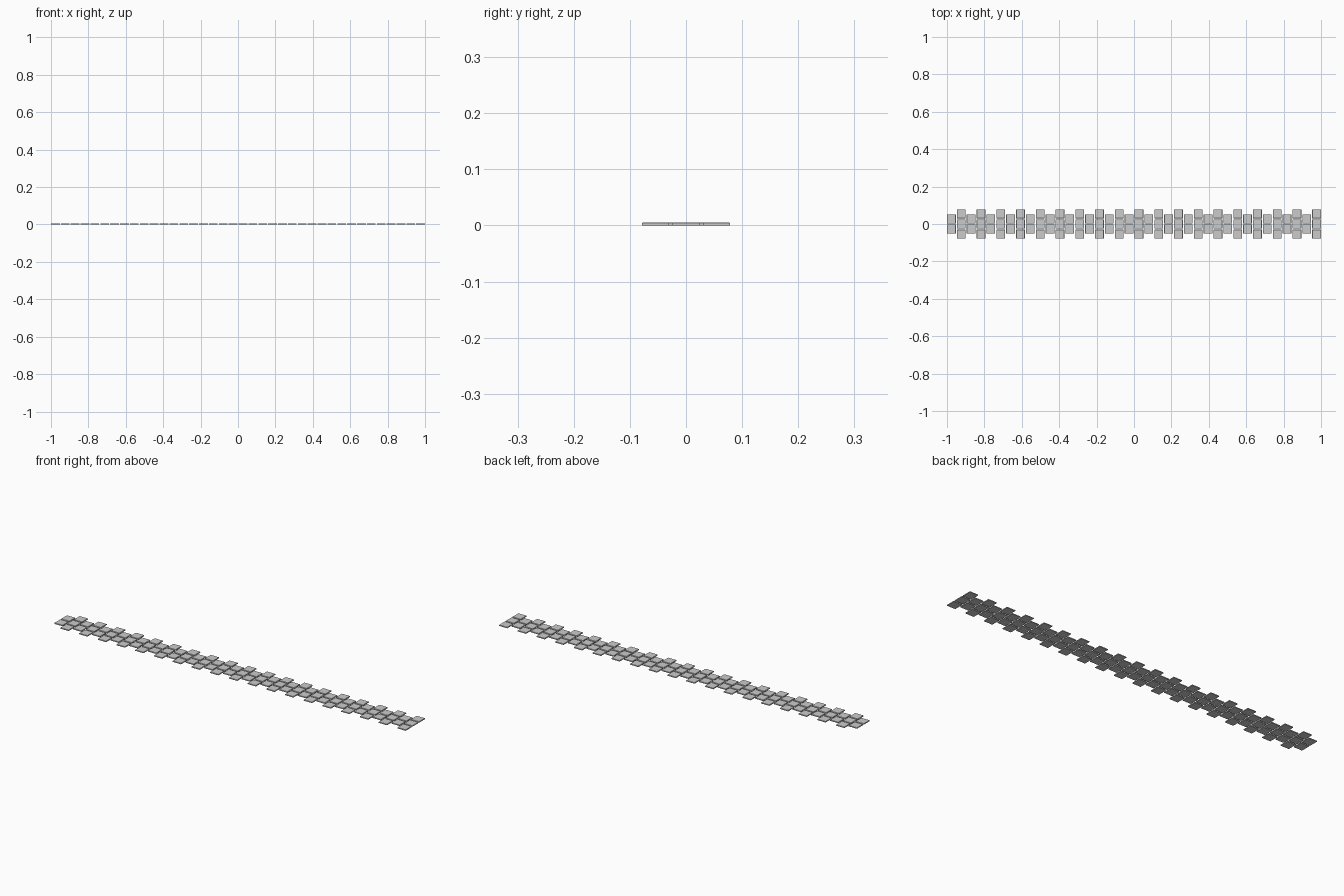
import bpy, bmesh
from mathutils import Matrix

if "Cube" in bpy.data.objects:
    bpy.data.objects.remove(bpy.data.objects["Cube"])

COLS = 38
W, H, T = 0.047, 0.048, 0.005      # tile size
DX = (2 - W) / (COLS - 1)          # column pitch
DY = 0.054                         # row pitch


def add_tile(bm, x, y):
    m = Matrix.Translation((x, y, T / 2)) @ Matrix.Diagonal((W, H, T, 1))
    bmesh.ops.create_cube(bm, size=1, matrix=m)


def paving(name, first_col, rows):
    bm = bmesh.new()
    for c in range(first_col, COLS, 2):
        for r in range(rows):
            add_tile(bm, -1 + W / 2 + c * DX, (r - (rows - 1) / 2) * DY)
    # small chamfer on the top rim of each tile
    rim = [e for e in bm.edges if all(v.co.z > T * 0.9 for v in e.verts)]
    bmesh.ops.bevel(bm, geom=rim, offset=0.001, segments=1, affect='EDGES')
    me = bpy.data.meshes.new(name)
    bm.to_mesh(me)
    bm.free()
    ob = bpy.data.objects.new(name, me)
    bpy.context.collection.objects.link(ob)


# alternating columns of two and three square slabs
paving("paving_two_tile_columns", 0, 2)
paving("paving_three_tile_columns", 1, 3)
